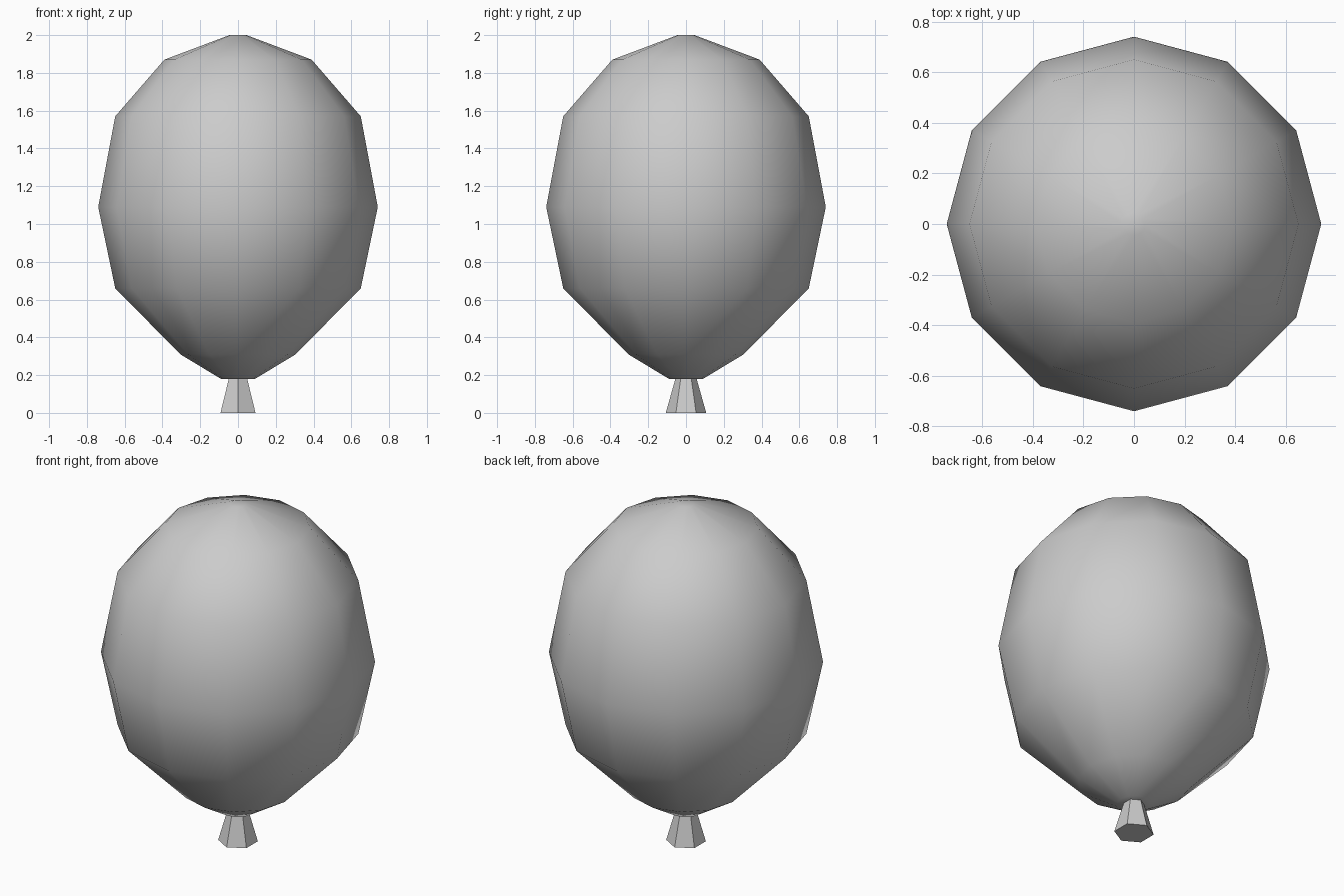
import bpy, bmesh
from math import cos, sin, pi

if "Cube" in bpy.data.objects:
    bpy.data.objects.remove(bpy.data.objects["Cube"])


def lathe(name, profile, sides, start=0.0, smooth=False):
    """Revolve (radius, z) pairs listed bottom to top, closing both ends."""
    bm = bmesh.new()
    rings = []
    for r, z in profile:
        angles = [start + 2 * pi * i / sides for i in range(sides)]
        rings.append([bm.verts.new((r * cos(a), r * sin(a), z)) for a in angles])
    for low, high in zip(rings, rings[1:]):
        for i in range(sides):
            j = (i + 1) % sides
            bm.faces.new((low[i], low[j], high[j], high[i]))
    bm.faces.new(rings[0][::-1])
    bm.faces.new(rings[-1])
    for f in bm.faces:
        f.smooth = smooth
    mesh = bpy.data.meshes.new(name)
    bm.to_mesh(mesh)
    bm.free()
    obj = bpy.data.objects.new(name, mesh)
    bpy.context.collection.objects.link(obj)
    return obj


# Inflated body: twelve-sided, smooth shaded
lathe("balloon_body",
      [(0.09, 0.18), (0.305, 0.31), (0.65, 0.66), (0.74, 1.09),
       (0.65, 1.57), (0.39, 1.87), (0.045, 2.0)],
      12, smooth=True)

# Flared neck: six-sided, flat faces, corner facing the front
lathe("balloon_neck", [(0.107, 0.0), (0.055, 0.185)], 6, start=pi / 2)
